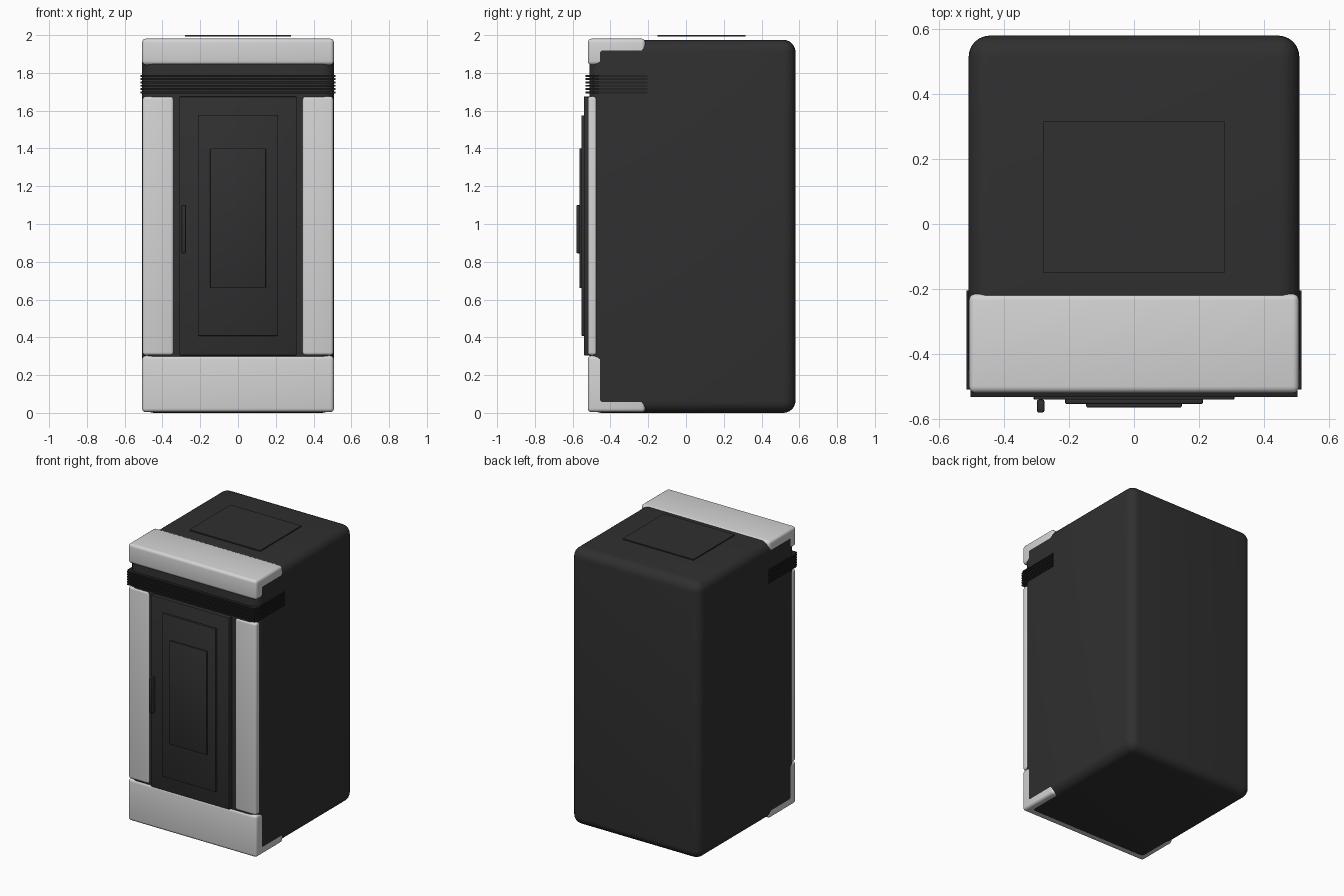
import bpy

if "Cube" in bpy.data.objects:
    bpy.data.objects.remove(bpy.data.objects["Cube"])


def material(name, value):
    m = bpy.data.materials.new(name)
    m.diffuse_color = (value, value, value, 1)
    m.use_nodes = True
    m.node_tree.nodes["Principled BSDF"].inputs["Base Color"].default_value = m.diffuse_color
    return m


DARK = material("charcoal", 0.029)
BLACK = material("vent black", 0.016)
WHITE = material("light grey", 0.66)


def box(name, x, y, z, mat, bevel=0.0, segments=4):
    """Bevelled box given by its (min, max) extent on every axis."""
    bpy.ops.mesh.primitive_cube_add(
        size=1, location=[(a + b) / 2 for a, b in (x, y, z)])
    ob = bpy.context.object
    ob.name = name
    ob.scale = [b - a for a, b in (x, y, z)]
    bpy.ops.object.transform_apply(location=False, rotation=False, scale=True)
    ob.data.materials.append(mat)
    if bevel:
        mod = ob.modifiers.new("bevel", 'BEVEL')
        mod.width = bevel
        mod.segments = segments
        bpy.ops.object.modifier_apply(modifier="bevel")
        bpy.ops.object.shade_smooth_by_angle()
    return ob


# Rounded cabinet body
box("cabinet_body", (-0.509, 0.509), (-0.512, 0.58), (0, 1.975), DARK, 0.065, 6)

# Light plinth and cap wrapped over the front edges
box("front_plinth", (-0.508, 0.508), (-0.52, -0.215), (0.004, 0.303), WHITE, 0.02)
box("front_cap", (-0.508, 0.508), (-0.52, -0.215), (1.842, 1.981), WHITE, 0.02)

# Light side pillars
for side, s in (("left", -1), ("right", 1)):
    x = sorted((s * 0.34, s * 0.505))
    box("front_pillar_" + side, x, (-0.52, -0.47), (0.305, 1.675), WHITE, 0.016)

# Door with two stepped panels and a handle
box("door", (-0.31, 0.31), (-0.541, -0.50), (0.305, 1.675), DARK, 0.005, 2)
box("door_panel_outer", (-0.212, 0.212), (-0.554, -0.535), (0.408, 1.575), DARK, 0.004, 2)
box("door_panel_inner", (-0.147, 0.147), (-0.565, -0.55), (0.66, 1.40), DARK, 0.004, 2)
box("door_handle", (-0.299, -0.276), (-0.58, -0.541), (0.845, 1.10), DARK, 0.005, 2)

# Vent slats on the front and both sides
for i in range(6):
    z = (1.692 + i * 0.0175, 1.702 + i * 0.0175)
    box(f"front_slat_{i}", (-0.503, 0.503), (-0.533, -0.45), z, BLACK)
    for side, s in (("left", -1), ("right", 1)):
        x = sorted((s * 0.50, s * 0.515))
        box(f"side_slat_{side}_{i}", x, (-0.51, -0.205), z, BLACK)

# Thin plate above the roof
box("roof_plate", (-0.28, 0.28), (-0.15, 0.316), (1.992, 2.0), DARK)
